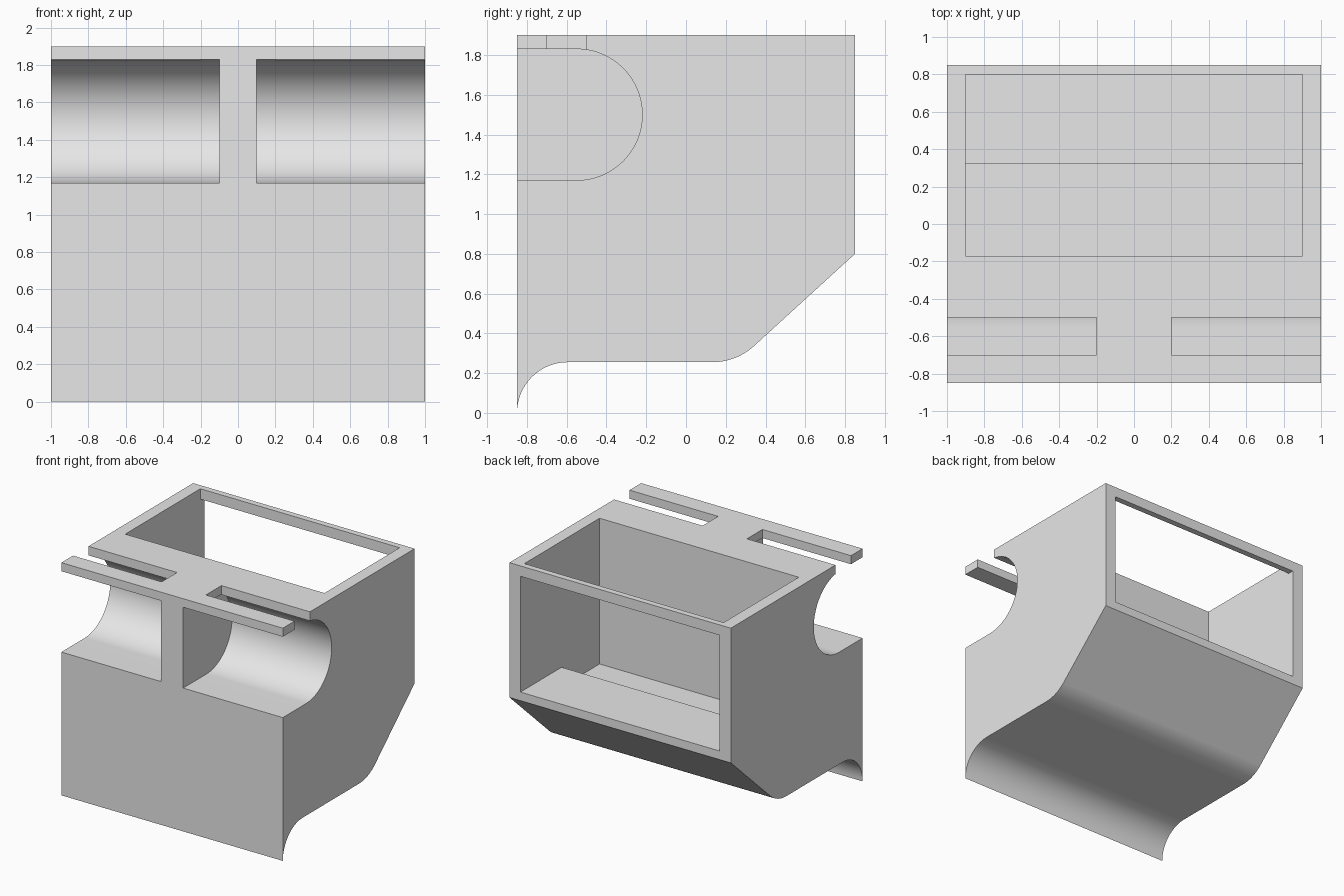
import bpy, bmesh
from math import sin, cos, radians

cube = bpy.data.objects.get("Cube")
if cube:
    bpy.data.objects.remove(cube, do_unlink=True)

grey = bpy.data.materials.new("light grey")
grey.use_nodes = True
grey.diffuse_color = (0.8, 0.8, 0.8, 1)
grey.node_tree.nodes["Principled BSDF"].inputs["Base Color"].default_value = (0.8, 0.8, 0.8, 1)


def arc(cy, cz, r, start, end, steps=16):
    """Points of a circular arc in the side (y, z) plane."""
    angles = [radians(start + (end - start) * i / steps) for i in range(steps + 1)]
    return [(cy + r * cos(a), cz + r * sin(a)) for a in angles]


def prism(name, profile, x0, x1):
    """Extrude a side profile from x0 to x1."""
    bm = bmesh.new()
    face = bm.faces.new([bm.verts.new((x0, y, z)) for y, z in profile])
    ext = bmesh.ops.extrude_face_region(bm, geom=[face])
    moved = [v for v in ext["geom"] if isinstance(v, bmesh.types.BMVert)]
    bmesh.ops.translate(bm, verts=moved, vec=(x1 - x0, 0, 0))
    bmesh.ops.recalc_face_normals(bm, faces=bm.faces)
    mesh = bpy.data.meshes.new(name)
    bm.to_mesh(mesh)
    bm.free()
    mesh.materials.append(grey)
    ob = bpy.data.objects.new(name, mesh)
    bpy.context.collection.objects.link(ob)
    return ob


def rect(y0, y1, z0, z1):
    return [(y0, z0), (y1, z0), (y1, z1), (y0, z1)]


# Housing: cove at the front foot, rounded bend into the sloping underside
profile = (arc(-0.595, 0, 0.255, 180, 90) + arc(0.133, 0.565, 0.31, -90, -48.3, 10)
           + [(0.85, 0.8), (0.85, 1.9), (-0.85, 1.9)])
housing = prism("housing", profile, -1, 1)

# Stepped compartment, open at the top and the back
compartment = [(-0.17, 0.71), (0.32, 0.71), (0.32, 0.87), (1, 0.87),
               (1, 1.815), (0.8, 1.815), (0.8, 2), (-0.17, 2)]
cutters = [prism("compartment_cutter", compartment, -0.9, 0.9)]

# Round-backed front recesses and the slots above them, one per side
recess = [(-1, 1.17)] + arc(-0.55, 1.5, 0.33, -90, 90, 32) + [(-1, 1.83)]
for side, label in ((-1, "right"), (1, "left")):
    cutters.append(prism(label + "_recess_cutter", recess, side * 0.1, side * 1.1))
    cutters.append(prism(label + "_slot_cutter", rect(-0.7, -0.5, 1.7, 2), side * 0.2, side * 1.1))

# Cut the openings
bpy.ops.object.select_all(action="DESELECT")
bpy.context.view_layer.objects.active = housing
housing.select_set(True)
for cutter in cutters:
    cutter.hide_render = True
    mod = housing.modifiers.new(cutter.name, "BOOLEAN")
    mod.operation = "DIFFERENCE"
    mod.solver = "EXACT"
    mod.object = cutter
    bpy.ops.object.modifier_apply(modifier=mod.name)
    bpy.data.objects.remove(cutter, do_unlink=True)

# Smooth curves, crisp edges
bpy.ops.object.shade_smooth_by_angle(angle=radians(30))
weighted = housing.modifiers.new("weighted_normals", "WEIGHTED_NORMAL")
weighted.keep_sharp = True
